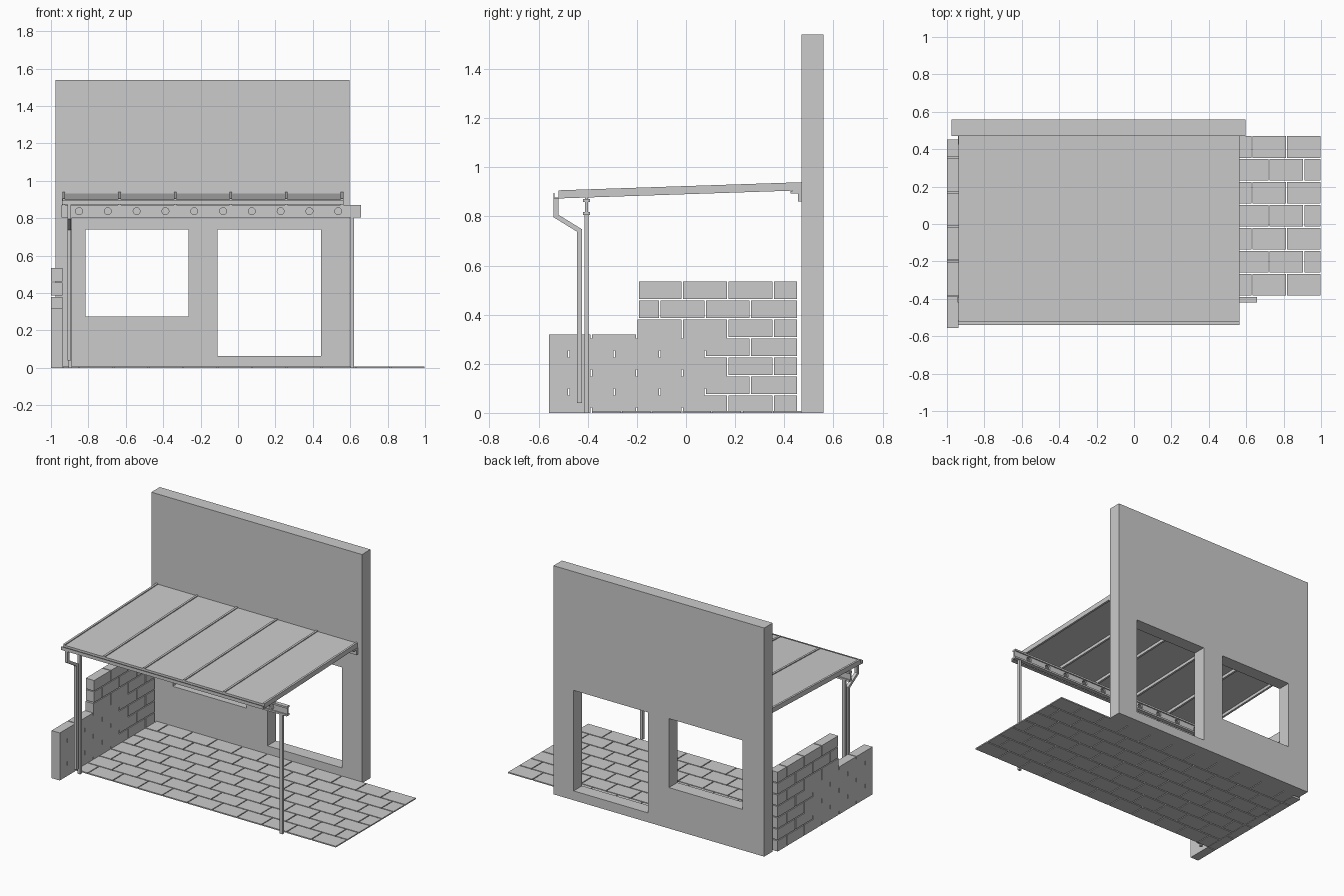
import bpy, bmesh, math
from mathutils import Matrix

old = bpy.data.objects.get("Cube")
if old:
    bpy.data.objects.remove(old, do_unlink=True)

grey = bpy.data.materials.new("plain_grey")
grey.use_nodes = True
grey.diffuse_color = (0.6, 0.6, 0.6, 1)
grey.node_tree.nodes["Principled BSDF"].inputs["Base Color"].default_value = (0.6, 0.6, 0.6, 1)


def finish(name, bm):
    bmesh.ops.recalc_face_normals(bm, faces=bm.faces)
    mesh = bpy.data.meshes.new(name)
    bm.to_mesh(mesh)
    bm.free()
    mesh.materials.append(grey)
    obj = bpy.data.objects.new(name, mesh)
    bpy.context.scene.collection.objects.link(obj)
    return obj


def add_prism(bm, profile, x0, x1):
    """Extrude a (y, z) outline along x."""
    a = [bm.verts.new((x0, y, z)) for y, z in profile]
    b = [bm.verts.new((x1, y, z)) for y, z in profile]
    bm.faces.new(a)
    bm.faces.new(b[::-1])
    for i in range(len(a)):
        j = (i + 1) % len(a)
        bm.faces.new((a[i], b[i], b[j], a[j]))


def boxes(name, items):
    bm = bmesh.new()
    for x0, x1, y0, y1, z0, z1 in items:
        add_prism(bm, [(y0, z0), (y1, z0), (y1, z1), (y0, z1)], x0, x1)
    return finish(name, bm)


def prisms(name, profile, spans):
    bm = bmesh.new()
    for x0, x1 in spans:
        add_prism(bm, profile, x0, x1)
    return finish(name, bm)


def cut(obj, cutter):
    """Apply a boolean difference and discard the cutter."""
    cutter.hide_render = True
    mod = obj.modifiers.new("openings", 'BOOLEAN')
    mod.operation = 'DIFFERENCE'
    mod.solver = 'EXACT'
    mod.object = cutter
    bpy.context.view_layer.update()
    graph = bpy.context.evaluated_depsgraph_get()
    mesh = bpy.data.meshes.new_from_object(obj.evaluated_get(graph))
    obj.modifiers.clear()
    obj.data = mesh
    bpy.data.objects.remove(cutter, do_unlink=True)


def spans(start, end, phase, pitch, gap):
    """Pieces between start and end, split at phase + n * pitch."""
    n = math.ceil((start - phase) / pitch + 0.05)
    edges = [start]
    while phase + n * pitch < end - 0.02:
        edges.append(phase + n * pitch)
        n += 1
    edges.append(end)
    return [(a + gap / 2, b - gap / 2) for a, b in zip(edges, edges[1:])]


# House wall with window and door openings
wall = boxes("house_wall", [(-0.975, 0.595, 0.47, 0.56, 0, 1.54)])
cut(wall, boxes("opening_cutter", [(-0.815, -0.265, 0.4, 0.6, 0.275, 0.74),
                                   (-0.11, 0.445, 0.4, 0.6, 0.063, 0.74)]))

# Staggered paving slabs
PITCH = 0.185
row_depth = 0.86 / 7
slabs = []
for r in range(7):
    top = 0.47 - r * row_depth
    for x0, x1 in spans(-0.938, 1.0, 1.0 - (r % 2) * PITCH / 2, PITCH, 0.006):
        slabs.append((x0, x1, top - row_depth + 0.007, top, 0, 0.008))
boxes("paving_slabs", slabs)

# Stepped garden wall: low front part, higher rear part
course = 0.54 / 7
blocks = []
for r in range(7):
    z0, z1 = r * course, (r + 1) * course - 0.006
    phase = 0.17 if r % 2 == 0 else 0.0775
    front = -0.56 if r < 5 else -0.195
    for y0, y1 in spans(front, 0.455, phase, PITCH, 0.006):
        low, high = z0, z1
        if r < 5 and y1 < 0.18:
            low = max(0, z0 - 0.055)
        if r == 4 and y1 < -0.18:
            high = 0.32
        blocks.append((-1.0, -0.938, y0, y1, low, high))
boxes("garden_wall", blocks)


# Sloping roof layers, each given by its heights above the rafter underside
def slope(low, high):
    return [(-0.52, 0.873 + low), (0.47, 0.906 + low),
            (0.47, 0.906 + high), (-0.52, 0.873 + high)]


bar_spans = []
for i in range(6):
    x = -0.931 + i * 0.2974
    bar_spans.append((x - 0.007, x + 0.007))
prisms("rafters", slope(0, 0.02), bar_spans)
prisms("roof_panels", slope(0.02, 0.027), [(-0.938, 0.563)])
prisms("roof_cap_strips", slope(0.027, 0.033), bar_spans)

# Ledger rail fixed to the house wall
prisms("wall_rail", [(0.47, 0.86), (0.455, 0.86), (0.455, 0.893), (0.425, 0.893),
                     (0.425, 0.904), (0.47, 0.906)], [(-0.94, 0.565)])

# Open gutter along the eaves
prisms("gutter", [(-0.54, 0.895), (-0.54, 0.873), (-0.515, 0.873), (-0.515, 0.895),
                  (-0.519, 0.895), (-0.519, 0.877), (-0.536, 0.877), (-0.536, 0.895)],
       [(-0.94, 0.565)])

# Bent rectangular downpipe
prisms("downpipe", [(-0.54, 0.873), (-0.54, 0.797), (-0.444, 0.738), (-0.444, 0.04),
                    (-0.424, 0.04), (-0.424, 0.748), (-0.52, 0.807), (-0.52, 0.873)],
       [(-0.912, -0.892)])

# I-section eaves beam with a row of round holes
mid = -0.405
half = [(0.014, 0.805), (0.014, 0.817), (0.006, 0.817),
        (0.006, 0.858), (0.014, 0.858), (0.014, 0.87)]
outline = [(mid + y, z) for y, z in half] + [(mid - y, z) for y, z in half[::-1]]
beam = prisms("eaves_beam", outline, [(-0.945, 0.657)])
bm = bmesh.new()
for i in range(10):
    spot = Matrix.Translation((-0.85 + i * 0.154, mid, 0.8375)) @ Matrix.Rotation(math.pi / 2, 4, 'X')
    bmesh.ops.create_cone(bm, cap_ends=True, segments=20, radius1=0.0185,
                          radius2=0.0185, depth=0.1, matrix=spot)
cut(beam, finish("hole_cutter", bm))

# Small blocks carrying the rafters on the beam
boxes("rafter_seats", [(a, b, mid - 0.006, mid + 0.006, 0.87, 0.879) for a, b in bar_spans])

# Square posts under the beam
for name, x in (("right_post", -0.897), ("left_post", 0.611)):
    boxes(name, [(x - 0.01, x + 0.01, mid - 0.009, mid + 0.009, 0, 0.805)])
